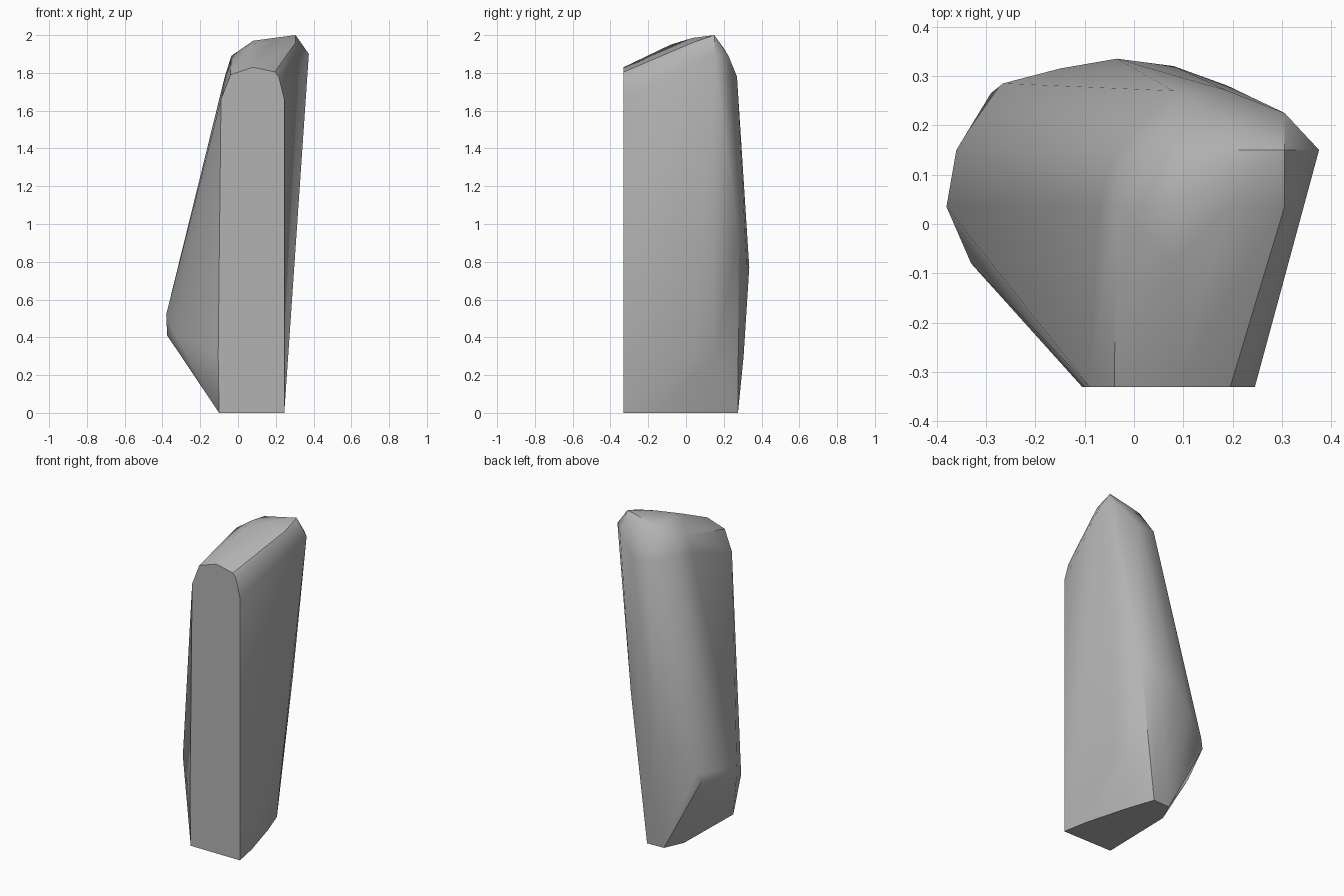
import bpy, bmesh, math

if "Cube" in bpy.data.objects:
    bpy.data.objects.remove(bpy.data.objects["Cube"])

# Stone rings, each a short list of corner points
base = [(.245, -.33, 0), (.215, -.17, 0), (.14, .1, 0), (.08, .275, 0),
        (-.035, .27, 0), (-.09, .15, 0), (-.1, -.33, 0)]
cut_front = [(-.105, -.33, .3), (-.09, -.33, 1.66), (-.04, -.33, 1.79), (.08, -.33, 1.83),
             (.195, -.33, 1.805), (.215, -.33, 1.78), (.245, -.33, 1.66)]
bulge = [(-.33, -.08, .41), (-.375, .035, .41), (-.38, .035, .52), (-.36, .15, .53),
         (-.29, .265, .48), (-.265, .285, .53), (-.15, .315, .65), (-.035, .335, .77),
         (.08, .32, .8), (.19, .28, .93), (.02, .305, .3), (.19, .15, .3), (.215, .04, .3)]
crown = [(.305, .15, 2), (.375, .15, 1.9), (.305, .225, 1.89), (.19, .27, 1.78),
         (.08, .27, 1.78), (-.035, .15, 1.8), (-.07, .035, 1.78), (-.035, .035, 1.89),
         (.04, .15, 1.89), (.08, .15, 1.95), (.19, .2, 1.93), (.08, .035, 1.97),
         (.19, .035, 1.985), (.305, .035, 1.96), (.19, -.08, 1.93), (.08, -.08, 1.95)]

# Convex stone wrapped around the rings
bm = bmesh.new()
for p in base + cut_front + bulge + crown:
    bm.verts.new(p)
res = bmesh.ops.convex_hull(bm, input=bm.verts[:])
loose = [v for v in bm.verts if not v.link_faces]
bmesh.ops.delete(bm, geom=loose, context='VERTS')
bmesh.ops.dissolve_limit(bm, angle_limit=math.radians(1), verts=bm.verts[:], edges=bm.edges[:])
bmesh.ops.recalc_face_normals(bm, faces=bm.faces[:])
mesh = bpy.data.meshes.new("standing_stone")
bm.to_mesh(mesh)
bm.free()
stone = bpy.data.objects.new("standing_stone", mesh)
bpy.context.collection.objects.link(stone)

# Plain grey stone
grey = bpy.data.materials.new("stone_grey")
grey.diffuse_color = (.45, .45, .45, 1)
grey.use_nodes = True
grey.node_tree.nodes["Principled BSDF"].inputs["Base Color"].default_value = grey.diffuse_color
mesh.materials.append(grey)

# Soft shading over shallow edges, crisp at sharp ones
bpy.context.view_layer.objects.active = stone
stone.select_set(True)
bpy.ops.object.shade_smooth_by_angle(angle=math.radians(30))
